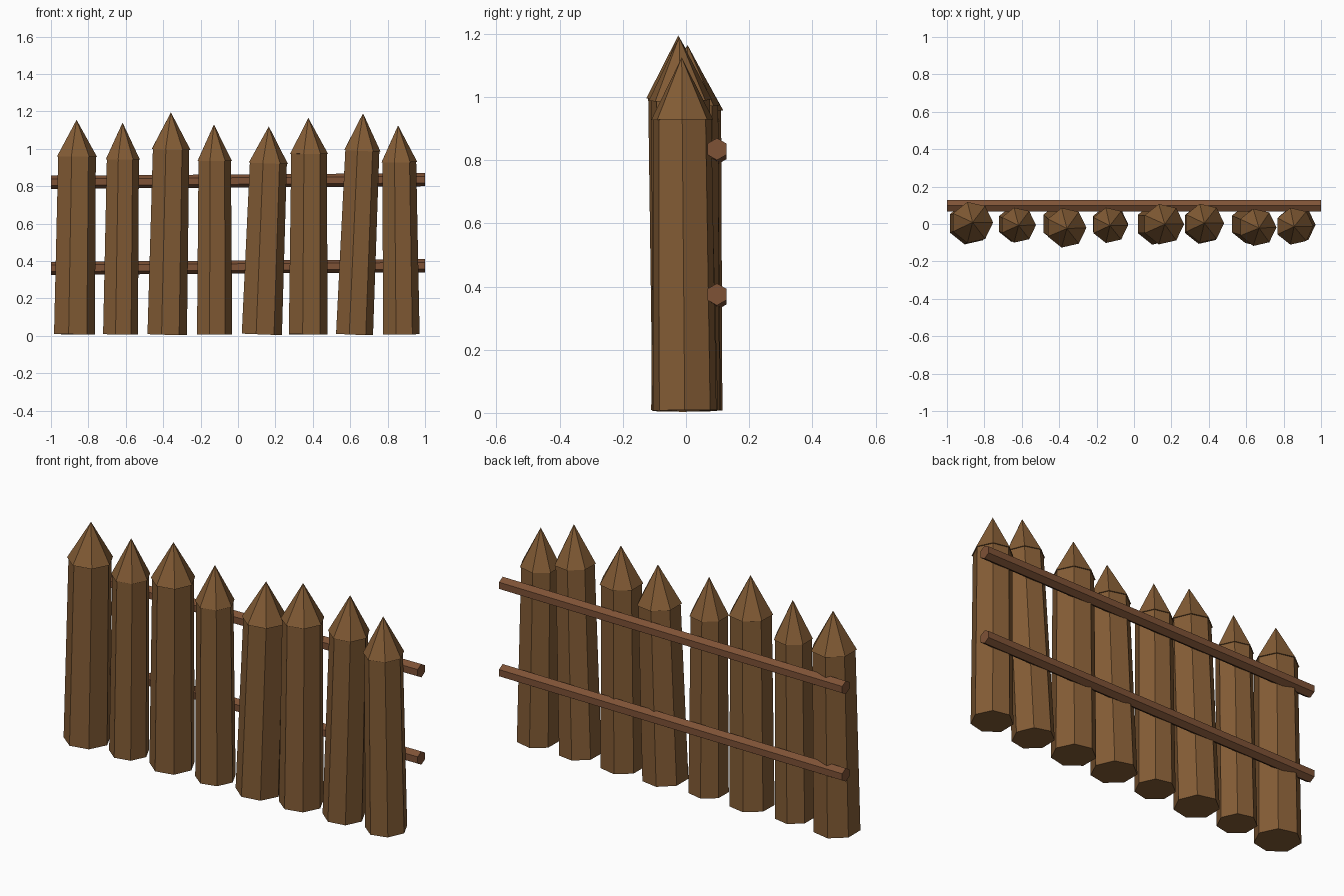
import bpy, bmesh, math
from mathutils import Vector, Matrix

if "Cube" in bpy.data.objects:
    bpy.data.objects.remove(bpy.data.objects["Cube"])


def material(name, rgb):
    m = bpy.data.materials.new(name)
    m.diffuse_color = (*rgb, 1)
    m.use_nodes = True
    m.node_tree.nodes["Principled BSDF"].inputs["Base Color"].default_value = m.diffuse_color
    return m


wood = material("post_wood", (0.23, 0.108, 0.036))
rail_wood = material("rail_wood", (0.21, 0.085, 0.037))


def tapered(name, p0, p1, r0, r1, sides, mat):
    """Flat-faced prism or cone running from p0 to p1."""
    p0, p1 = Vector(p0), Vector(p1)
    d = p1 - p0
    turn = Vector((0, 0, 1)).rotation_difference(d).to_matrix().to_4x4()
    spin = Matrix.Rotation(-math.pi / 2, 4, 'Z')
    bm = bmesh.new()
    bmesh.ops.create_cone(bm, cap_ends=True, segments=sides, radius1=r0, radius2=r1,
                          depth=d.length,
                          matrix=Matrix.Translation((p0 + p1) / 2) @ turn @ spin)
    bmesh.ops.remove_doubles(bm, verts=bm.verts, dist=1e-5)
    bmesh.ops.recalc_face_normals(bm, faces=bm.faces)
    me = bpy.data.meshes.new(name)
    bm.to_mesh(me)
    bm.free()
    me.materials.append(mat)
    ob = bpy.data.objects.new(name, me)
    bpy.context.collection.objects.link(ob)
    return ob


# Posts: base x, base y, shoulder x, shoulder y, shoulder z, tip z, radius
posts = [
    (-0.880, 0.003, -0.866, 0.008, 0.958, 1.155, 0.115),
    (-0.633, 0.000, -0.620, -0.006, 0.943, 1.140, 0.098),
    (-0.384, 0.002, -0.363, -0.020, 0.997, 1.195, 0.111),
    (-0.130, 0.000, -0.129, -0.007, 0.935, 1.130, 0.099),
    (0.122, 0.000, 0.157, -0.001, 0.922, 1.120, 0.113),
    (0.370, 0.000, 0.375, 0.004, 0.973, 1.165, 0.109),
    (0.618, 0.000, 0.660, -0.018, 0.990, 1.190, 0.104),
    (0.868, -0.004, 0.858, -0.012, 0.928, 1.125, 0.103),
]
for i, (bx, by, sx, sy, sz, tz, r) in enumerate(posts, 1):
    base, shoulder = Vector((bx, by, 0.008)), Vector((sx, sy, sz))
    axis = (shoulder - base).normalized()
    tapered(f"post_{i}", base, shoulder + axis * 0.01, r, r * 0.92, 7, wood)
    # Pointed tip follows the lean of its post
    tapered(f"post_tip_{i}", shoulder, shoulder + axis * (tz - sz), r * 0.98, 0, 7, wood)

# Rails along the back, rising slightly to the right
for name, z in (("lower_rail", 0.368), ("upper_rail", 0.828)):
    tapered(name, (-1, 0.098, z - 0.007), (1, 0.098, z + 0.007), 0.035, 0.035, 6, rail_wood)
